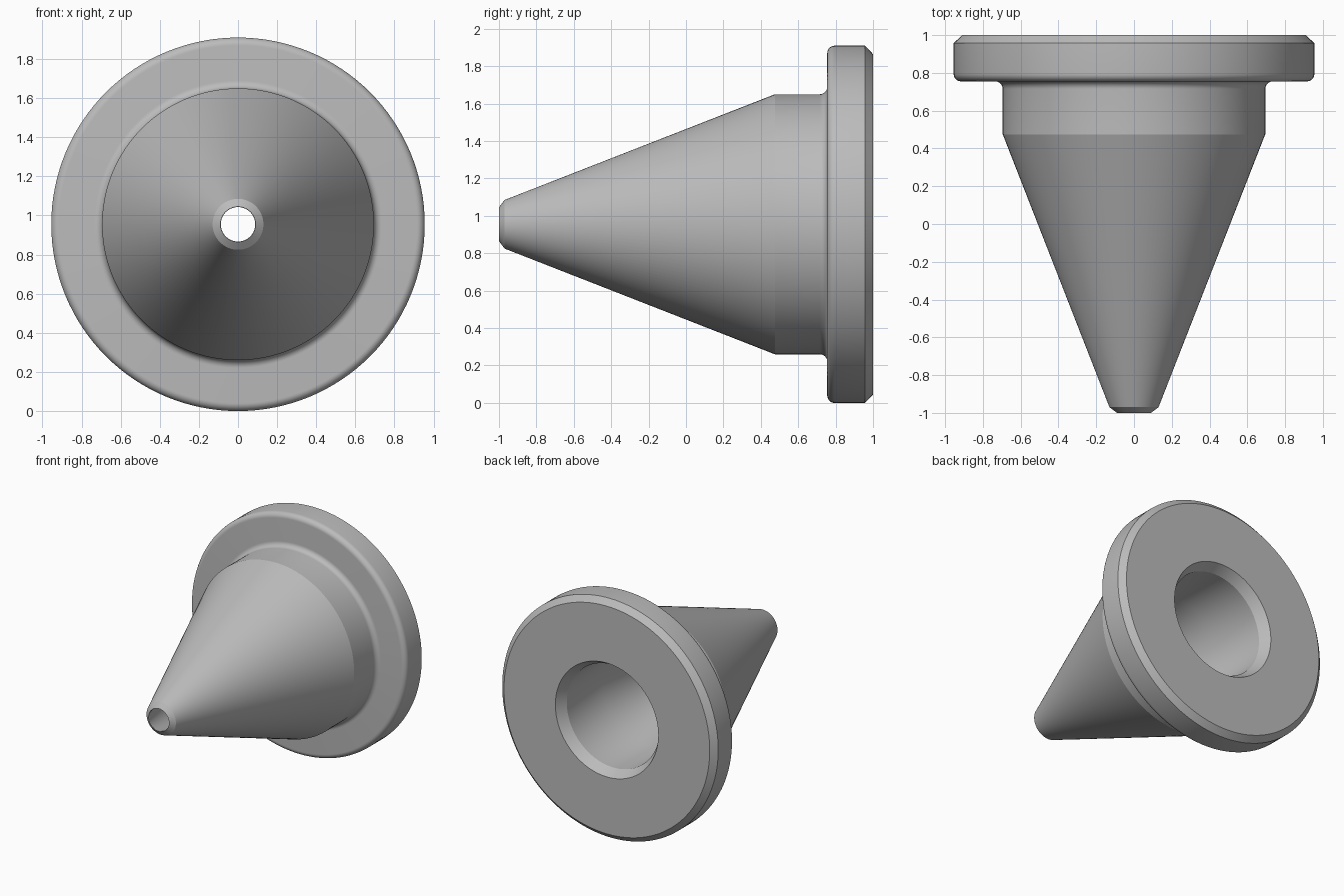
import bpy, bmesh, math
from mathutils import Vector

cube = bpy.data.objects.get("Cube")
if cube:
    bpy.data.objects.remove(cube, do_unlink=True)

RADIUS = 0.955   # flange radius, also the height of the axis
SEGMENTS = 128


def arc(r, y, size, start, end, steps=8):
    """Points of a fillet in the (radius, y) plane, angles in degrees."""
    points = []
    for i in range(steps + 1):
        a = math.radians(start + (end - start) * i / steps)
        points.append((r + size * math.cos(a), y + size * math.sin(a)))
    return points


def revolve(name, profile, material):
    """Turn a closed (radius, y) profile around the horizontal axis."""
    bm = bmesh.new()
    verts = [bm.verts.new((r, y, RADIUS)) for r, y in profile]
    edges = [bm.edges.new((v, verts[i - 1])) for i, v in enumerate(verts)]
    bmesh.ops.spin(bm, geom=verts + edges, cent=Vector((0, 0, RADIUS)),
                   axis=Vector((0, 1, 0)), angle=math.tau,
                   steps=SEGMENTS, use_merge=True)
    bmesh.ops.remove_doubles(bm, verts=bm.verts, dist=0.0001)
    bmesh.ops.recalc_face_normals(bm, faces=bm.faces)
    mesh = bpy.data.meshes.new(name)
    bm.to_mesh(mesh)
    bm.free()
    mesh.materials.append(material)
    obj = bpy.data.objects.new(name, mesh)
    bpy.context.collection.objects.link(obj)
    bpy.ops.object.select_all(action='DESELECT')
    obj.select_set(True)
    bpy.context.view_layer.objects.active = obj
    bpy.ops.object.shade_smooth_by_angle(angle=math.radians(15))
    return obj


# Plain grey metal
grey = bpy.data.materials.new("grey_metal")
grey.use_nodes = True
colour = (0.5, 0.5, 0.5, 1)
grey.diffuse_color = colour
grey.node_tree.nodes["Principled BSDF"].inputs["Base Color"].default_value = colour

# Outside: chamfered tip, cone, collar, filleted flange with chamfered back
outside = [(0.09, -1), (0.13, -0.97), (0.695, 0.475)]
outside += arc(0.735, 0.715, 0.04, 180, 90)
outside += arc(RADIUS - 0.04, 0.795, 0.04, -90, 0)
outside += [(RADIUS, 0.957), (0.91, 1)]

# Bore: tapered mouth, straight section, then narrowing to the tip
bore = [(0.455, 1), (0.41, 0.92), (0.41, 0.475), (0.088, -0.995)]

revolve("flanged_cone_nozzle", outside + bore, grey)
